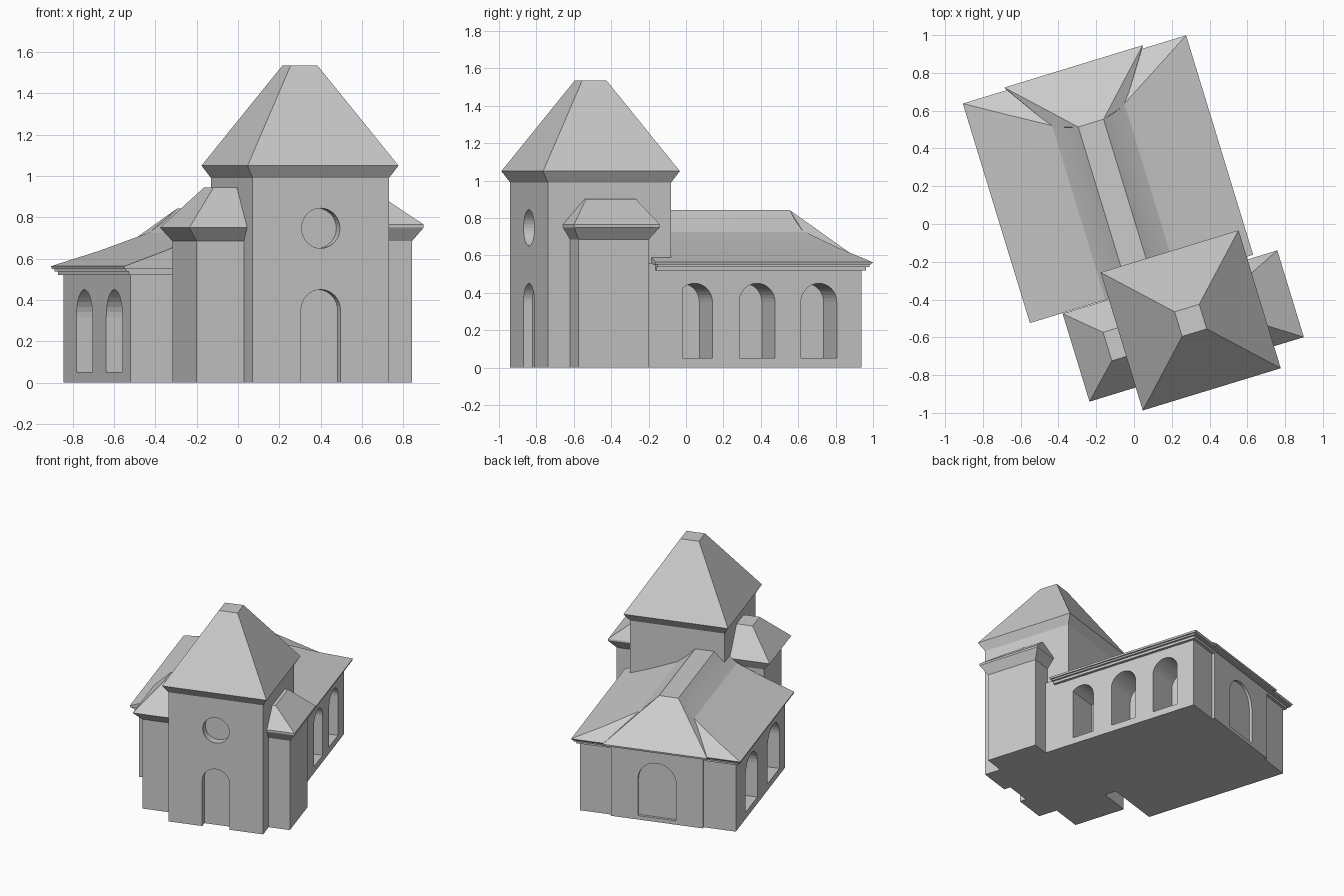
import bpy, bmesh, math
from mathutils import Matrix, Vector

cube = bpy.data.objects.get("Cube")
if cube:
    bpy.data.objects.remove(cube, do_unlink=True)

stone = bpy.data.materials.new("grey_stone")
stone.use_nodes = True
stone.diffuse_color = (0.6, 0.6, 0.6, 1)
stone.node_tree.nodes["Principled BSDF"].inputs["Base Color"].default_value = (0.6, 0.6, 0.6, 1)

# The tower centre is the local origin; the whole building is turned on its plot
PLACE = Matrix.Translation((0.30, -0.51, 0)) @ Matrix.Rotation(math.radians(17), 4, "Z")


def add_object(name, bm):
    bmesh.ops.recalc_face_normals(bm, faces=bm.faces[:])
    mesh = bpy.data.meshes.new(name)
    bm.to_mesh(mesh)
    bm.free()
    mesh.materials.append(stone)
    obj = bpy.data.objects.new(name, mesh)
    obj.matrix_world = PLACE
    bpy.context.collection.objects.link(obj)
    return obj


def stack(name, rings):
    """Solid through stacked rectangles (x0, x1, y0, y1, z)."""
    bm = bmesh.new()
    loops = []
    for x0, x1, y0, y1, z in rings:
        corners = ((x0, y0), (x1, y0), (x1, y1), (x0, y1))
        loops.append([bm.verts.new((x, y, z)) for x, y in corners])
    bm.faces.new(loops[0])
    bm.faces.new(loops[-1])
    for low, high in zip(loops, loops[1:]):
        for i in range(4):
            j = (i + 1) % 4
            bm.faces.new((low[i], low[j], high[j], high[i]))
    return add_object(name, bm)


def square(r, z):
    return (-r, r, -r, r, z)


def opening(x, y, facing, half, bottom, top, depth, circle=False):
    """Arched or round cutter, centred on a wall point and facing outward."""
    cz = (bottom + top) / 2 if circle else top - half
    count = 32 if circle else 17
    span = 2 * math.pi / 32
    pts = [(half * math.cos(i * span), cz + half * math.sin(i * span)) for i in range(count)]
    if not circle:
        pts += [(-half, bottom), (half, bottom)]
    out = Vector(facing).to_3d()
    side = Vector((-out.y, out.x, 0))
    bm = bmesh.new()
    ends = []
    for d in (-depth, 0.1):
        base = Vector((x, y, 0)) + out * d
        ends.append([bm.verts.new(base + side * s + Vector((0, 0, z))) for s, z in pts])
    for loop in ends:
        bm.faces.new(loop)
    for i in range(len(pts)):
        j = (i + 1) % len(pts)
        bm.faces.new((ends[0][i], ends[0][j], ends[1][j], ends[1][i]))
    cutter = add_object("opening_cutter", bm)
    cutter.hide_render = True
    return cutter


def carve(obj, cutters):
    for cutter in cutters:
        mod = obj.modifiers.new("opening", "BOOLEAN")
        mod.object = cutter
        mod.operation = "DIFFERENCE"
        mod.solver = "EXACT"
    bpy.context.view_layer.update()
    done = obj.evaluated_get(bpy.context.evaluated_depsgraph_get())
    mesh = bpy.data.meshes.new_from_object(done)
    obj.modifiers.clear()
    obj.data = mesh
    for cutter in cutters:
        bpy.data.objects.remove(cutter, do_unlink=True)


# Tower with front door and round window
T = 0.345
tower = stack("tower_body", [square(T, 0), square(T, 1.0)])
carve(tower, [opening(0, -T, (0, -1), 0.1, -0.1, 0.45, 0.05),
              opening(0, -T, (0, -1), 0.097, 0.65, 0.844, 0.06, circle=True)])
stack("tower_roof", [square(T, 0.99), square(0.382, 1.05), square(0.068, 1.535)])

# Side turrets, running into the tower
stack("left_turret_body", [(0.2, 0.5, -0.22, 0.172, 0), (0.2, 0.5, -0.22, 0.172, 0.69)])
stack("left_turret_roof", [(0.2, 0.5, -0.22, 0.172, 0.685), (0.2, 0.547, -0.26, 0.22, 0.75),
                           (0.2, 0.547, -0.26, 0.22, 0.765), (0.2, 0.37, -0.14, 0.14, 0.9)])
stack("right_turret_body", [(-0.585, -0.2, -0.2, 0.2, 0), (-0.585, -0.2, -0.2, 0.2, 0.69)])
stack("right_turret_roof", [(-0.585, -0.2, -0.2, 0.2, 0.685), (-0.638, -0.2, -0.255, 0.232, 0.75),
                            (-0.462, -0.2, -0.083, 0.075, 0.945)])

# Nave walls with deep window niches: three on one side, two wider on the other
W0, W1, FRONT, BACK = -0.77, 0.37, 0.29, 1.4
nave = stack("nave_walls", [(W0, W1, FRONT, BACK, 0), (W0, W1, FRONT, BACK, 0.56)])
niches = [opening(W1, y, (1, 0), 0.1, 0.05, 0.45, 0.24) for y in (0.468, 0.818, 1.163)]
niches += [opening(W0, y, (-1, 0), 0.135, 0.05, 0.45, 0.2) for y in (0.555, 1.05)]
carve(nave, niches)
stack("nave_front_corner", [(-0.2, W1, 0.1, 0.4, 0), (-0.2, W1, 0.1, 0.4, 0.56)])

# Shallow projecting bay on the back wall with an arched door
MID = -0.2
bay = stack("back_bay", [(MID - 0.335, MID + 0.335, 1.3, 1.42, 0),
                         (MID - 0.335, MID + 0.335, 1.3, 1.42, 0.56)])
carve(bay, [opening(MID, 1.42, (0, 1), 0.14, 0.03, 0.45, 0.06)])

# Stepped eaves moulding
for name, grow, z0, z1 in (("lower_eaves_moulding", 0.02, 0.52, 0.54),
                           ("upper_eaves_moulding", 0.035, 0.538, 0.553)):
    box = (W0 - grow, W1 + grow, 0.25, BACK + grow)
    stack(name, [box + (z0,), box + (z1,)])

# Nave roof: shallow at the eaves, steeper toward the flat ridge
profile = [(0.615, 1.44, 0.55), (0.618, 1.45, 0.563), (0.41, 1.325, 0.638), (0.2, 1.2, 0.725),
           (0.125, 1.17, 0.785), (0.07, 1.153, 0.842)]
roof = stack("nave_roof", [(MID - r, MID + r, 0.235, y, z) for r, y, z in profile])
bpy.ops.object.select_all(action="DESELECT")
roof.select_set(True)
bpy.context.view_layer.objects.active = roof
bpy.ops.object.shade_smooth_by_angle(angle=math.radians(15))

# Steeper hip over the back bay
bm = bmesh.new()
for s in (-1, 1):
    for x, y, z in ((0.383, 1.465, 0.55), (0.383, 1.467, 0.563), (0.07, 1.153, 0.842),
                    (0.2, 1.19, 0.725), (0.2, 1.15, 0.55)):
        bm.verts.new((MID + s * x, y, z))
hull = bmesh.ops.convex_hull(bm, input=bm.verts[:])
bmesh.ops.dissolve_limit(bm, angle_limit=0.01, verts=bm.verts[:], edges=bm.edges[:])
add_object("back_hip_roof", bm)
